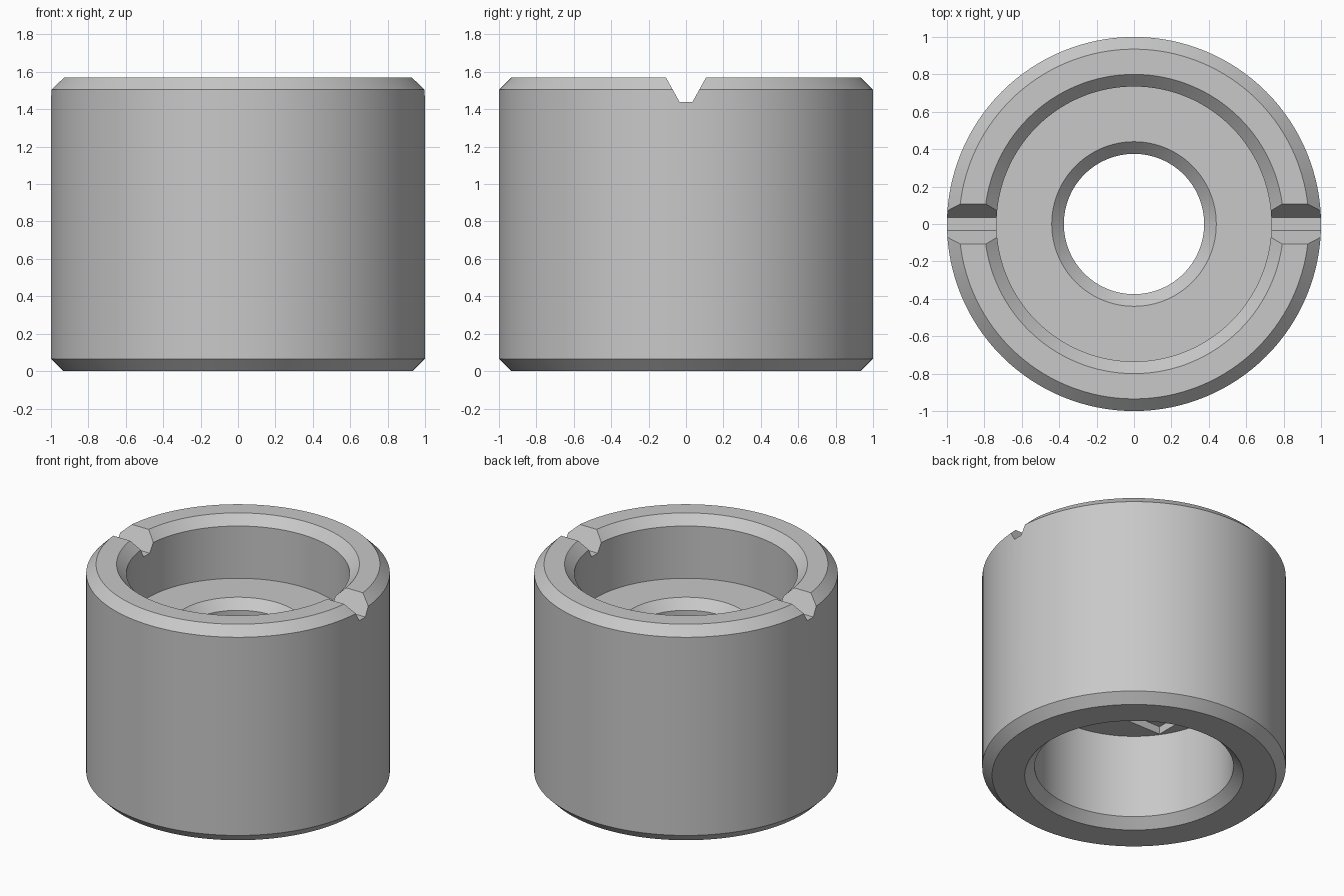
import bpy
import bmesh
import math

if "Cube" in bpy.data.objects:
    bpy.data.objects.remove(bpy.data.objects["Cube"], do_unlink=True)

SEGMENTS = 128
HEIGHT = 1.57
CHAMFER = 0.065

# One plain grey for the whole turned part
steel = bpy.data.materials.new("plain grey")
steel.use_nodes = True
grey = (0.58, 0.58, 0.58, 1)
steel.diffuse_color = grey
steel.node_tree.nodes["Principled BSDF"].inputs["Base Color"].default_value = grey


def add_object(name, bm):
    bmesh.ops.recalc_face_normals(bm, faces=bm.faces)
    mesh = bpy.data.meshes.new(name)
    bm.to_mesh(mesh)
    bm.free()
    mesh.materials.append(steel)
    obj = bpy.data.objects.new(name, mesh)
    bpy.context.collection.objects.link(obj)
    return obj


def revolve(name, profile):
    """Turn a closed (radius, z) profile about the z axis."""
    bm = bmesh.new()
    rings = []
    for i in range(SEGMENTS):
        a = 2 * math.pi * i / SEGMENTS
        rings.append([bm.verts.new((r * math.cos(a), r * math.sin(a), z))
                      for r, z in profile])
    n = len(profile)
    for i in range(SEGMENTS):
        here, there = rings[i], rings[(i + 1) % SEGMENTS]
        for j in range(n):
            k = (j + 1) % n
            bm.faces.new((here[j], there[j], there[k], here[k]))
    return add_object(name, bm)


def prism_along_x(name, section, half_length):
    """Extrude a (y, z) section along x, centred on the origin."""
    bm = bmesh.new()
    face = bm.faces.new([bm.verts.new((-half_length, y, z)) for y, z in section])
    grown = bmesh.ops.extrude_face_region(bm, geom=[face])["geom"]
    verts = [v for v in grown if isinstance(v, bmesh.types.BMVert)]
    bmesh.ops.translate(bm, verts=verts, vec=(2 * half_length, 0, 0))
    obj = add_object(name, bm)
    obj.hide_render = True
    return obj


def cut(target, cutter):
    mod = target.modifiers.new(cutter.name, "BOOLEAN")
    mod.operation = "DIFFERENCE"
    mod.solver = "EXACT"
    mod.object = cutter
    bpy.context.view_layer.objects.active = target
    bpy.ops.object.modifier_apply(modifier=mod.name)
    bpy.data.objects.remove(cutter, do_unlink=True)


# Chamfered cylinder, with an upper counterbore, through hole and lower bore
outer, cup, hole, bore = 1.0, 0.735, 0.375, 0.655
floor, ceiling = 1.125, 0.675
body = revolve("bushing_body", [
    (outer - CHAMFER, 0), (outer, CHAMFER),
    (outer, HEIGHT - CHAMFER), (outer - CHAMFER, HEIGHT),
    (cup + CHAMFER, HEIGHT), (cup, HEIGHT - CHAMFER),
    (cup, floor), (hole + CHAMFER, floor), (hole, floor - CHAMFER),
    (hole, ceiling), (bore, ceiling),
    (bore, CHAMFER), (bore + CHAMFER, 0),
])

# Tapered notch across the upper rim
low, high = 1.44, 1.71
cut(body, prism_along_x("rim_notch_cutter", [
    (-0.035, low), (0.035, low), (0.185, high), (-0.185, high)], 1.2))

# Shallow rectangular recess in the ceiling of the lower bore
cut(body, prism_along_x("recess_cutter", [
    (-0.37, 0.6), (0.37, 0.6), (0.37, 0.73), (-0.37, 0.73)], 0.53))

# Smooth round walls, crisp chamfers
bpy.ops.object.select_all(action="DESELECT")
body.select_set(True)
bpy.context.view_layer.objects.active = body
bpy.ops.object.shade_smooth_by_angle(angle=math.radians(25))
